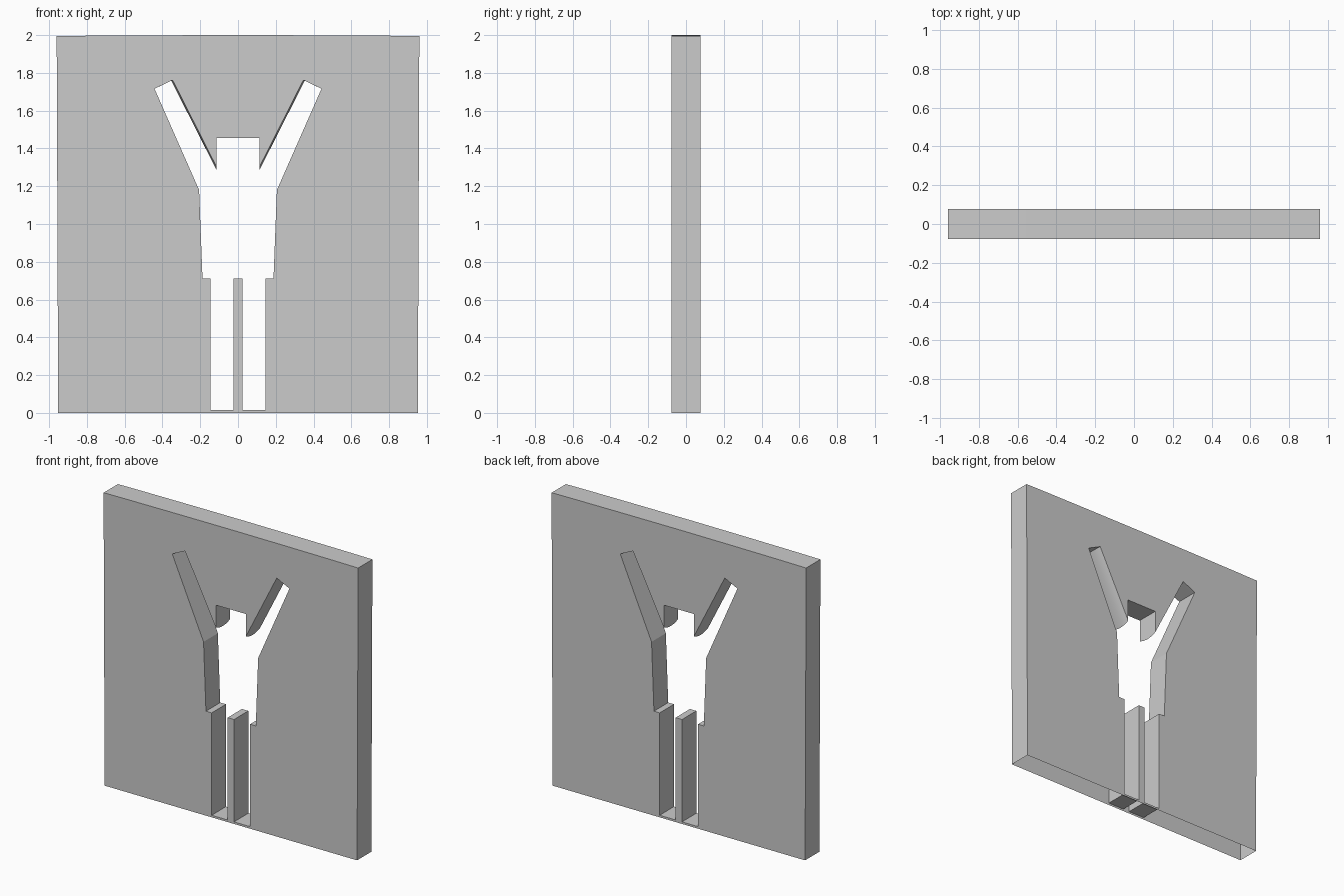
import bpy, bmesh

if "Cube" in bpy.data.objects:
    bpy.data.objects.remove(bpy.data.objects["Cube"])

HALF = 0.077    # half thickness of the panel
LAYERS = 8      # slices through the thickness, for the curved arm walls


def mirrored(right):
    """Closed loop from its right half, listed top to bottom."""
    return right + [(-x, z) for x, z in reversed(right) if x > 0]


# Panel outline: slightly bowed top and tapering sides
outline = mirrored([(0, 2.0), (0.40, 1.999), (0.77, 1.997), (0.96, 1.995),
                    (0.956, 1.0), (0.952, 0.0)])


def figure(bulge):
    """Figure-shaped opening; bulge swells the inner arm walls into it."""
    return mirrored([
        (0.113, 1.455),                                      # head
        (0.113, 1.302 - 2.2 * bulge),                        # neck notch
        (0.346 + 0.9 * bulge, 1.762 - 0.45 * bulge),         # arm tip
        (0.442, 1.716),
        (0.206, 1.18), (0.188, 0.712),                       # shoulder, hip
        (0.145, 0.712), (0.145, 0.014), (0.024, 0.014), (0.024, 0.712),  # leg
    ])


bm = bmesh.new()


def ring(points, y):
    return [bm.verts.new((x, y, z)) for x, z in points]


outer, inner = [], []
for i in range(LAYERS + 1):
    t = 2 * i / LAYERS - 1
    outer.append(ring(outline, t * HALF))
    inner.append(ring(figure(0.008 * (1 - t * t)), t * HALF))

# Edge walls and opening walls (the underside of the panel stays open)
for rings in (outer, inner):
    n = len(rings[0])
    for a, b in zip(rings, rings[1:]):
        for k in range(n):
            j = (k + 1) % n
            if rings is outer and a[k].co.z == 0 and a[j].co.z == 0:
                continue
            bm.faces.new((a[k], a[j], b[j], b[k]))

# Front and back faces with the opening left free
for end in (0, -1):
    edges = []
    for loop in (outer[end], inner[end]):
        for k, v in enumerate(loop):
            w = loop[(k + 1) % len(loop)]
            edges.append(bm.edges.get((v, w)) or bm.edges.new((v, w)))
    bmesh.ops.triangle_fill(bm, edges=edges, use_beauty=True)

bmesh.ops.recalc_face_normals(bm, faces=bm.faces)
mesh = bpy.data.meshes.new("cutout_panel")
bm.to_mesh(mesh)
bm.free()
panel = bpy.data.objects.new("cutout_panel", mesh)
bpy.context.collection.objects.link(panel)
bpy.context.view_layer.objects.active = panel
panel.select_set(True)
bpy.ops.object.shade_smooth_by_angle(angle=0.3)
